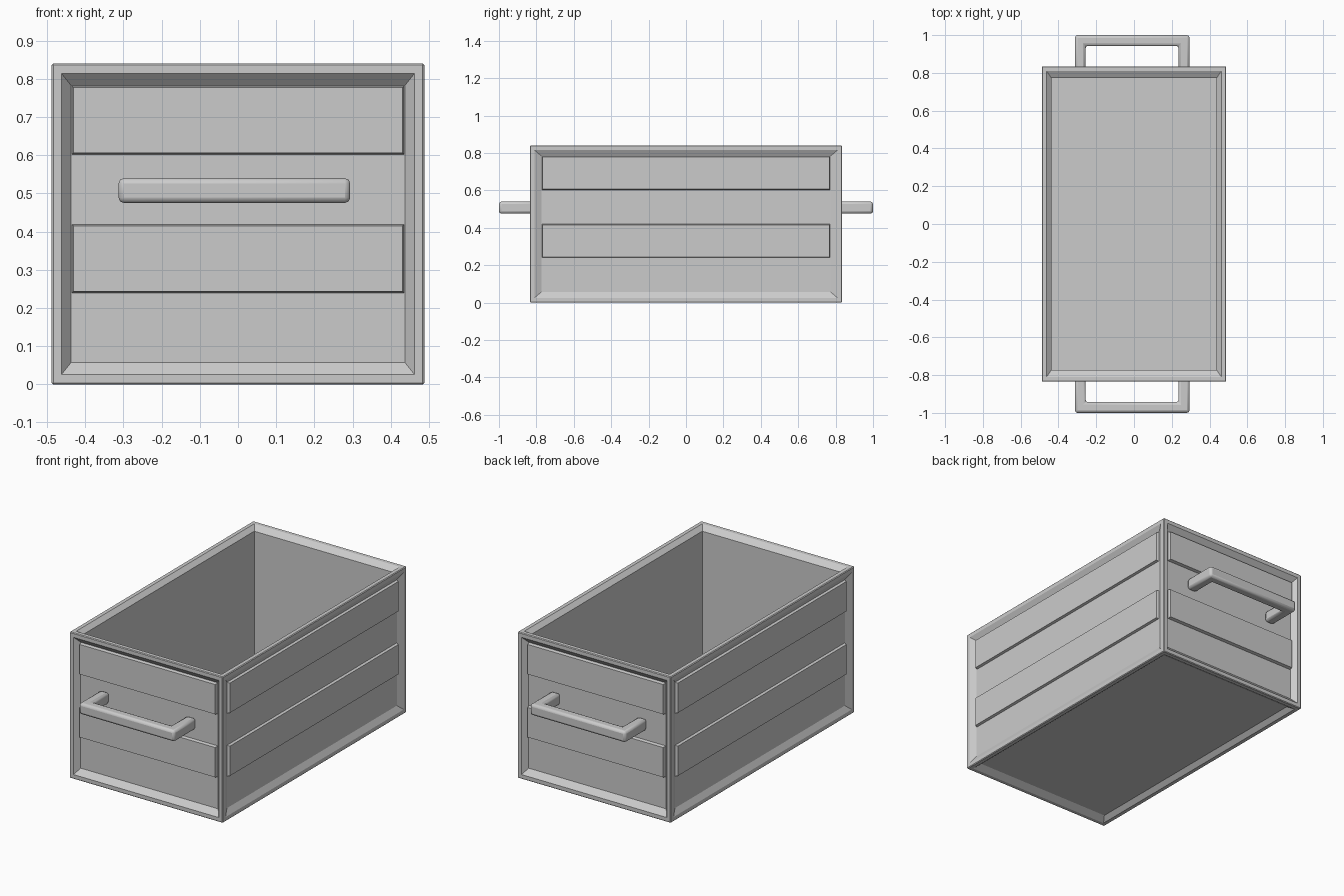
import bpy, bmesh
from mathutils import Vector

if "Cube" in bpy.data.objects:
    bpy.data.objects.remove(bpy.data.objects["Cube"])

HALF = (0.488, 0.835, 0.42)      # half size of the crate
BORDER = 0.036                   # flat frame width
PANEL = (0.437, 0.772, 0.3625)   # half size of the recessed panels
DEPTH = (0.018, 0.030, 0.022)    # recess depth per axis
MID = HALF[2]


def make_object(name, bm):
    bmesh.ops.recalc_face_normals(bm, faces=bm.faces[:])
    mesh = bpy.data.meshes.new(name)
    bm.to_mesh(mesh)
    bm.free()
    ob = bpy.data.objects.new(name, mesh)
    bpy.context.collection.objects.link(ob)
    return ob


def mirror(ob, axis):
    mod = ob.modifiers.new("mirror", 'MIRROR')
    for i in range(3):
        mod.use_axis[i] = (i == axis)


def sign(v):
    return 1 if v > 0 else -1


# Crate body: framed box, every face recessed, top hollowed out
bm = bmesh.new()
bmesh.ops.create_cube(bm, size=2)
for v in bm.verts:
    v.co = Vector([c * h for c, h in zip(v.co, HALF)])
outer_edges = bm.edges[:]
faces = bm.faces[:]
bmesh.ops.inset_individual(bm, faces=faces, thickness=BORDER)
bmesh.ops.inset_individual(bm, faces=faces, thickness=0.005)
top = None
for f in faces:
    n = f.normal
    axis = max(range(3), key=lambda i: abs(n[i]))
    if axis == 2 and n.z > 0:
        top = f
    for v in f.verts:
        for i in range(3):
            size = HALF[i] - DEPTH[i] if i == axis else PANEL[i]
            v.co[i] = sign(v.co[i]) * size
bmesh.ops.inset_individual(bm, faces=[top], thickness=0.001)
for v in top.verts:
    v.co = (sign(v.co.x) * PANEL[0], sign(v.co.y) * PANEL[1], 0.05 - MID)
bmesh.ops.bevel(bm, geom=outer_edges, offset=0.004, segments=1, affect='EDGES')
bmesh.ops.translate(bm, verts=bm.verts[:], vec=(0, 0, MID))
make_object("crate_body", bm)


# Raised planks: tapered slabs on the second and fourth band of each wall
def plank(name, axis, z0, z1, rise):
    other = 1 - axis
    base = HALF[axis] - DEPTH[axis]
    bm = bmesh.new()
    bmesh.ops.create_cube(bm, size=2)
    for v in bm.verts:
        out = v.co[axis] < 0 if axis == 1 else v.co[axis] > 0
        inset = 0.005 if out else 0
        side = -1 if axis == 1 else 1
        co = Vector()
        co[axis] = side * (base + (rise if out else -0.004))
        co[other] = sign(v.co[other]) * (PANEL[other] - 0.001 - inset)
        co.z = z1 - inset if v.co.z > 0 else z0 + inset
        v.co = co
    mirror(make_object(name, bm), axis)


low = MID - PANEL[2]
band = 2 * PANEL[2] / 4
for label, k in (("lower", 1), ("upper", 3)):
    z0, z1 = low + k * band, low + (k + 1) * band
    plank(label + "_end_planks", 1, z0, z1, 0.018)
    plank(label + "_side_planks", 0, z0, z1, 0.014)

# Handles: U profile extruded upward, edges rounded, mirrored to the back
profile = [(-0.313, -0.80), (-0.313, -1.0), (0.294, -1.0), (0.294, -0.80),
           (0.236, -0.80), (0.236, -0.943), (-0.257, -0.943), (-0.257, -0.80)]
bm = bmesh.new()
face = bm.faces.new([bm.verts.new((x, y, 0.475)) for x, y in profile])
ext = bmesh.ops.extrude_face_region(bm, geom=[face])
bmesh.ops.translate(bm, vec=(0, 0, 0.065),
                    verts=[g for g in ext["geom"] if isinstance(g, bmesh.types.BMVert)])
handle = make_object("handles", bm)
bev = handle.modifiers.new("bevel", 'BEVEL')
bev.width = 0.014
bev.segments = 2
mirror(handle, 1)
bpy.context.view_layer.objects.active = handle
handle.select_set(True)
bpy.ops.object.shade_smooth_by_angle()
